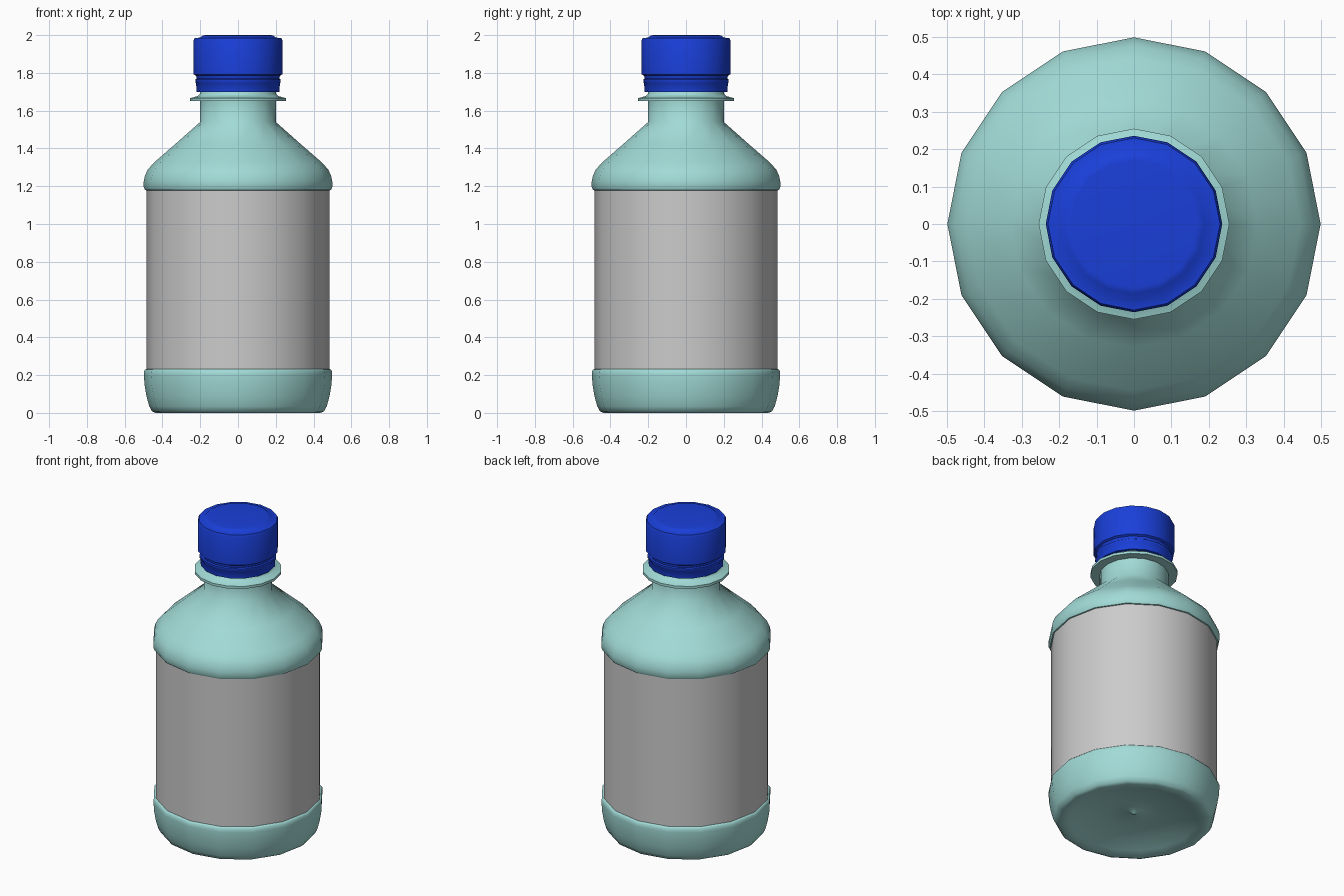
import bpy, bmesh, math

if "Cube" in bpy.data.objects:
    bpy.data.objects.remove(bpy.data.objects["Cube"])

SIDES = 16


def material(name, rgb):
    m = bpy.data.materials.new(name)
    m.diffuse_color = (*rgb, 1)
    m.use_nodes = True
    m.node_tree.nodes["Principled BSDF"].inputs["Base Color"].default_value = m.diffuse_color
    return m


def lathe(name, profile, mat=None, angle=40):
    """Spin an (r, z) profile around z; r = 0 points become poles."""
    bm = bmesh.new()
    rings = []
    for r, z in profile:
        if r == 0:
            rings.append([bm.verts.new((0, 0, z))] * SIDES)
        else:
            rings.append([bm.verts.new((r * math.cos(2 * math.pi * i / SIDES),
                                        r * math.sin(2 * math.pi * i / SIDES), z))
                          for i in range(SIDES)])
    for a, b in zip(rings, rings[1:]):
        for i in range(SIDES):
            j = (i + 1) % SIDES
            bm.faces.new(list(dict.fromkeys((a[i], a[j], b[j], b[i]))))
    mesh = bpy.data.meshes.new(name)
    bm.to_mesh(mesh)
    bm.free()
    ob = bpy.data.objects.new(name, mesh)
    bpy.context.collection.objects.link(ob)
    if mat:
        mesh.materials.append(mat)
    bpy.ops.object.select_all(action='DESELECT')
    ob.select_set(True)
    bpy.context.view_layer.objects.active = ob
    bpy.ops.object.shade_smooth_by_angle(angle=math.radians(angle))
    return ob


aqua = material("aqua_plastic", (0.36, 0.71, 0.68))
blue = material("blue_plastic", (0.01, 0.05, 0.70))

# Base with domed underside and moulding pip
lathe("bottle_base", [
    (0, 0.045), (0.012, 0.05), (0.03, 0.062), (0.15, 0.058), (0.28, 0.04),
    (0.37, 0.012), (0.40, 0.002), (0.435, 0.0), (0.455, 0.008), (0.47, 0.035),
    (0.485, 0.09), (0.495, 0.15), (0.498, 0.20), (0.497, 0.222), (0.49, 0.23),
    (0.484, 0.232)], aqua, 50)

# Wrap-around label
lathe("label", [(0.485, 0.23), (0.485, 1.18)])

# Shoulder, neck and support flange
lathe("bottle_shoulder_neck", [
    (0.484, 1.178), (0.492, 1.18), (0.499, 1.195), (0.499, 1.225),
    (0.493, 1.255), (0.478, 1.288), (0.445, 1.325), (0.33, 1.425), (0.20, 1.54),
    (0.20, 1.65), (0.255, 1.65), (0.255, 1.666), (0.215, 1.677), (0.20, 1.69),
    (0.20, 1.94)], aqua, 50)

# Cap with tamper ring, side wall and raised top disc
lathe("cap", [
    (0.20, 1.70), (0.219, 1.70), (0.222, 1.745), (0.226, 1.75), (0.226, 1.765),
    (0.219, 1.77), (0.222, 1.785), (0.235, 1.792), (0.236, 1.97), (0.23, 1.984),
    (0.20, 1.987), (0.187, 1.998), (0.17, 2.0), (0, 2.0)], blue, 50)
